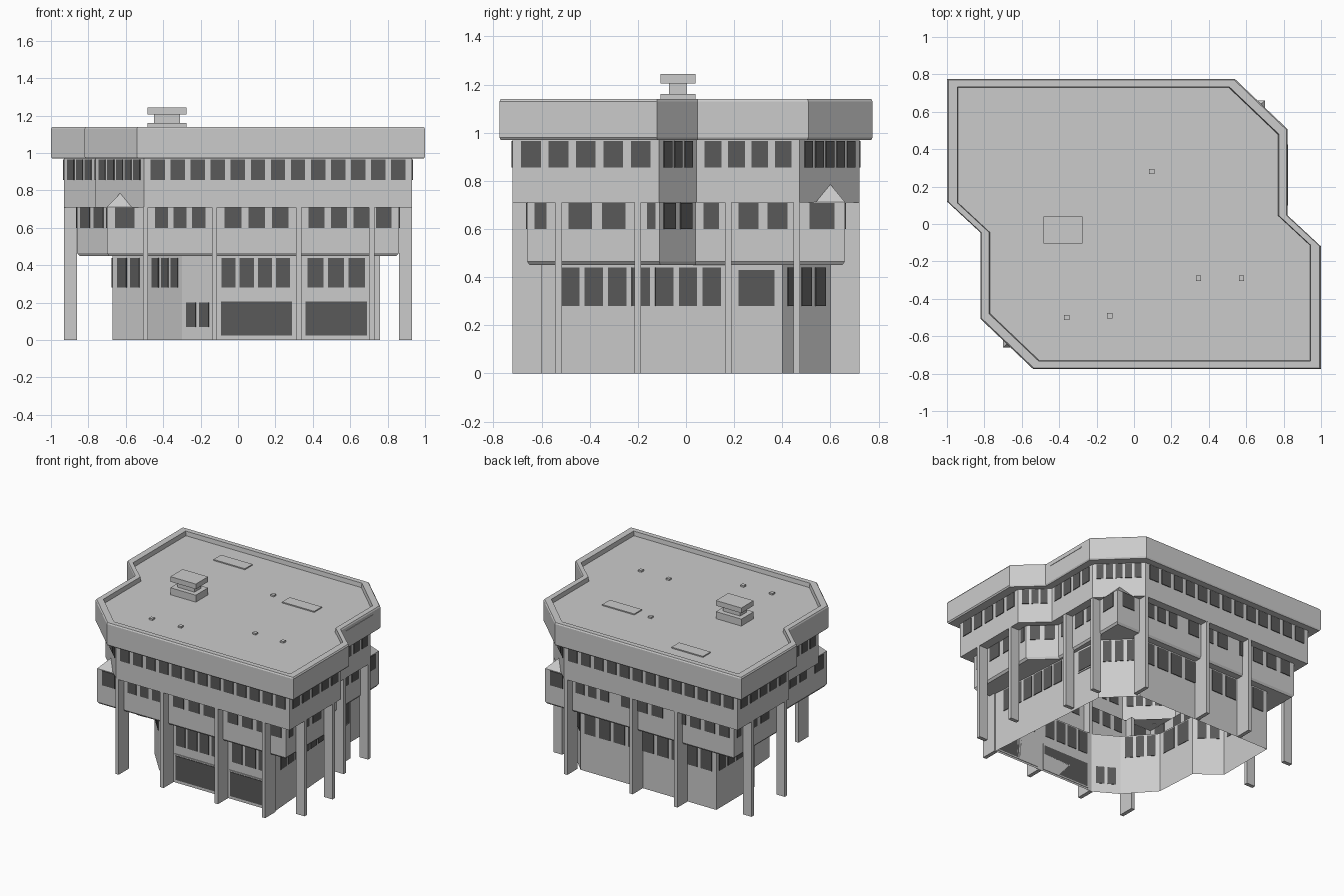
import bpy, bmesh, math
from mathutils import Vector

if "Cube" in bpy.data.objects:
    bpy.data.objects.remove(bpy.data.objects["Cube"])

GLASS = bpy.data.materials.new("dark_glass")
GLASS.diffuse_color = (0.1, 0.1, 0.1, 1)
GLASS.use_nodes = True
GLASS.node_tree.nodes["Principled BSDF"].inputs["Base Color"].default_value = GLASS.diffuse_color


def finish(name, bm, mat=None):
    bmesh.ops.recalc_face_normals(bm, faces=bm.faces[:])
    me = bpy.data.meshes.new(name)
    bm.to_mesh(me)
    bm.free()
    ob = bpy.data.objects.new(name, me)
    bpy.context.collection.objects.link(ob)
    if mat:
        me.materials.append(mat)
    return ob


def scaled(pts, s):
    return [(x * s, y * s) for x, y in pts]


def loft(name, pts, levels, top=False):
    """Hollow shell from stacked scaled copies of an outline; levels = (scale, z)."""
    bm = bmesh.new()
    rings = [[bm.verts.new((x, y, z)) for x, y in scaled(pts, s)] for s, z in levels]
    n = len(pts)
    for r, s in zip(rings, rings[1:]):
        for i in range(n):
            j = (i + 1) % n
            bm.faces.new((r[i], r[j], s[j], s[i]))
    if top:
        bm.faces.new(rings[-1])
    return finish(name, bm)


def soffit(name, outer, inner, z):
    """Flat underside between two outlines."""
    bm = bmesh.new()
    rim = []
    for pts in (outer, inner):
        v = [bm.verts.new((x, y, z)) for x, y in pts]
        rim += [bm.edges.new((v[i - 1], v[i])) for i in range(len(v))]
    bmesh.ops.triangle_fill(bm, edges=rim, use_beauty=True, use_dissolve=False, normal=(0, 0, -1))
    return finish(name, bm)


def add_box(bm, lo, hi):
    v = [bm.verts.new((x, y, z)) for z in (lo[2], hi[2])
         for x, y in ((lo[0], lo[1]), (hi[0], lo[1]), (hi[0], hi[1]), (lo[0], hi[1]))]
    for f in ((3, 2, 1, 0), (4, 5, 6, 7), (0, 1, 5, 4), (1, 2, 6, 5), (2, 3, 7, 6), (3, 0, 4, 7)):
        bm.faces.new([v[i] for i in f])
    return v


def box(name, lo, hi, mat=None):
    bm = bmesh.new()
    add_box(bm, lo, hi)
    return finish(name, bm, mat)


def add_panel(bm, p, q, t0, t1, z0, z1, out=0.005):
    """Thin panel on wall p-q, between distances t0 and t1."""
    p, q = Vector(p), Vector(q)
    ang = math.atan2(q.y - p.y, q.x - p.x)
    c, s = math.cos(ang), math.sin(ang)
    for v in add_box(bm, (t0, -out, z0), (t1, 0.003, z1)):
        v.co.xy = (p.x + v.co.x * c - v.co.y * s, p.y + v.co.x * s + v.co.y * c)


def window_row(name, walls, pitch, fill, z0, z1, margin=0.02):
    bm = bmesh.new()
    for p, q in walls:
        length = (Vector(q) - Vector(p)).length - 2 * margin
        n = max(1, round(length / pitch))
        step = length / n
        for i in range(n):
            t = margin + (i + 0.5) * step
            add_panel(bm, p, q, t - step * fill / 2, t + step * fill / 2, z0, z1)
    finish(name, bm, GLASS)


def edges(pts):
    return [(pts[i], pts[(i + 1) % len(pts)]) for i in range(len(pts))]


def turned(half):
    """Complete an outline with its half-turn copy."""
    return half + [(-x, -y) for x, y in half]


ROOF = turned([(-.54, -.775), (1, -.775), (1, -.12), (.82, .047), (.82, .508)])
MIDDLE = turned([(-.70, -.66), (.86, -.66), (.86, -.11), (.70, .04)])
GROUND = [(-.13, -.6), (.72, -.6), (.65, .4), (.45, .6), (-.67, .6),
          (-.67, .15), (-.5, .02), (-.48, -.3), (-.3, -.5)]
UPPER = scaled(ROOF, .93)

# Storeys, their undersides, and roof with parapet
loft("ground_storey", GROUND, [(1, 0), (1, .45)])
loft("middle_storey", MIDDLE, [(.985, .45), (1, .465), (1, .712)])
soffit("middle_underside", scaled(MIDDLE, .985), GROUND, .45)
loft("upper_storey", UPPER, [(1, .71), (1, .972)])
soffit("upper_underside", UPPER, scaled(ROOF, .855), .71)
loft("roof", ROOF, [(.93, .97), (.993, .97), (1, .98), (1, 1.13), (.993, 1.14), (.945, 1.14), (.94, 1.108)], top=True)

# Ribbon windows
u, m, g = edges(UPPER), edges(MIDDLE), edges(GROUND)
window_row("upper_windows", [u[i] for i in (0, 1, 3, 5, 6, 8)], .108, .72, .855, .965)
window_row("upper_corner_windows", [u[i] for i in (2, 4, 7, 9)], .064, .75, .855, .965)
bays = [((a, -.66), (b, -.66)) for a, b in ((-.69, -.52), (-.47, -.15), (-.1, .3), (.35, .85))]
bays += [((.86, -.65), (.86, -.56)), ((.86, -.52), (.86, -.22)), ((.86, -.18), (.86, -.11)),
         m[2], ((.70, .05), (.70, .16)), ((.70, .19), (.70, .45)), ((.70, .48), (.70, .65))]
bays += [((-a, -b), (-c, -d)) for (a, b), (c, d) in bays]
window_row("middle_windows", bays, .115, .7, .6, .708, .01)
window_row("ground_windows_front", [((-.12, -.6), (.31, -.6)), ((.34, -.6), (.71, -.6))], .105, .78, .28, .44)
window_row("ground_windows_right", [((.714, -.53), (.668, .155))], .1, .78, .28, .44, 0)
window_row("ground_windows_chamfers", [g[2], g[5], g[7]], .075, .72, .28, .44)
window_row("ground_windows_back", [g[3]], .115, .75, .28, .44)
window_row("ground_windows_left", [g[4], g[6]], .115, .75, .28, .44)
window_row("entrance_doors", [g[8]], .09, .75, .07, .2)

# Framed garage openings and framed side window
frames, fills = bmesh.new(), bmesh.new()
for (p, q), t0, t1, z0, z1 in ((g[0], .03, .43, .015, .215), (g[0], .48, .83, .015, .215),
                               (g[1], .81, .98, .27, .44)):
    add_panel(frames, p, q, t0, t1, z0, z1, .006)
    add_panel(fills, p, q, t0 + .01, t1 - .01, z0 + .01, z1 - .01, .01)
finish("opening_frames", frames)
finish("garage_doors", fills, GLASS)

# Fin columns around the building
T = .014
for x in (-.495, -.125, .325, .715):
    box("front_fin", (x - T, -.72, 0), (x + T, -.6, .712))
for x in (.49, -.05, -.42):
    box("back_fin", (x - T, .6, 0), (x + T, .72, .712))
for x, y in ((.86, -.53), (.86, -.2), (.69, .175), (.69, .46)):
    box("right_fin", (x, y - T, 0), (x + .07, y + T, .712))
for y in (.54, .15):
    box("left_fin", (-.93, y - T, 0), (-.86, y + T, .712))

# Small sloped caps where the middle storey corners poke past the chamfer
for s in (1, -1):
    bm = bmesh.new()
    a, b, c, d = [bm.verts.new((s * x, s * y, z)) for x, y, z in
                  ((.70, .54, .712), (.70, .66, .712), (.57, .66, .712), (.63, .6, .785))]
    for f in ((a, b, d), (b, c, d), (c, a, d), (a, c, b)):
        bm.faces.new(f)
    finish("corner_cap", bm)

# Rooftop vent: base, neck, cap
for name, d, z0, z1 in (("vent_base", 0, 1.1, 1.16), ("vent_neck", .035, 1.155, 1.21), ("vent_cap", 0, 1.205, 1.243)):
    box(name, (-.485 + d, -.105 + d, z0), (-.275 - d, .04 - d, z1))

# Flat hatches, small pipes and the slot on the right parapet
box("hatch_back", (-.56, .51, 1.1), (-.30, .6, 1.116))
box("hatch_right", (.21, .22, 1.1), (.475, .31, 1.116))
for x, y in ((.095, .28), (-.36, -.5), (-.13, -.49), (.345, -.29), (.575, -.29)):
    box("roof_pipe", (x - .014, y - .014, 1.1), (x + .014, y + .014, 1.12))
box("parapet_slot", (.81, .1, 1.101), (.823, .425, 1.108))
